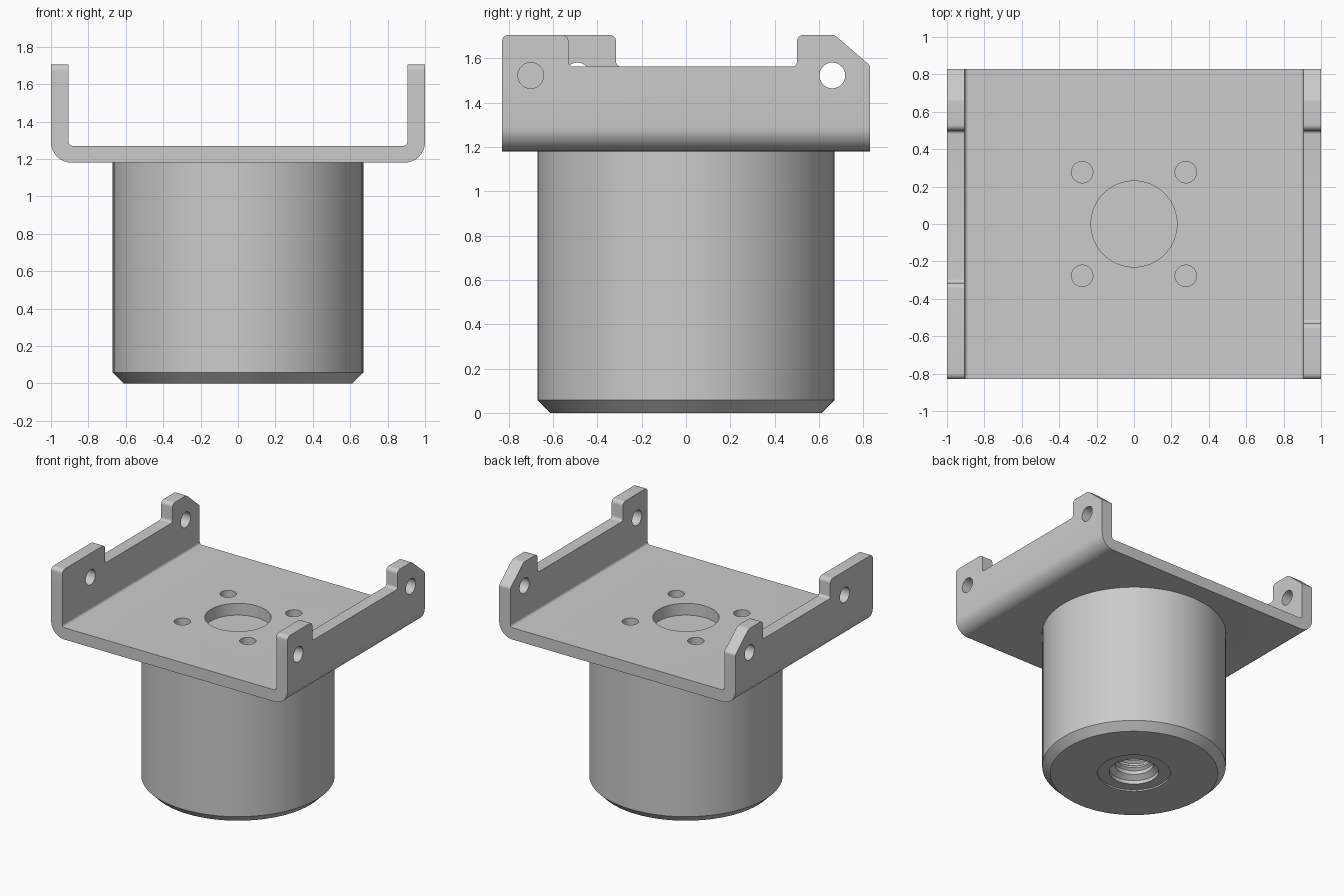
import bpy, bmesh, math
from mathutils import Vector, Matrix

cube = bpy.data.objects.get("Cube")
if cube:
    bpy.data.objects.remove(cube, do_unlink=True)

grey = bpy.data.materials.new("machined grey")
grey.use_nodes = True
grey.diffuse_color = (0.6, 0.6, 0.6, 1)
grey.node_tree.nodes["Principled BSDF"].inputs["Base Color"].default_value = (0.6, 0.6, 0.6, 1)


def make_object(name, bm):
    bmesh.ops.remove_doubles(bm, verts=bm.verts, dist=1e-5)
    bmesh.ops.recalc_face_normals(bm, faces=bm.faces)
    mesh = bpy.data.meshes.new(name)
    bm.to_mesh(mesh)
    bm.free()
    mesh.materials.append(grey)
    obj = bpy.data.objects.new(name, mesh)
    bpy.context.collection.objects.link(obj)
    return obj


def select_only(obj):
    bpy.ops.object.select_all(action='DESELECT')
    obj.select_set(True)
    bpy.context.view_layer.objects.active = obj


def rounded(corners, steps=8):
    """Outline from (a, b) or (a, b, radius) corners."""
    out = []
    for i, c in enumerate(corners):
        p = Vector(c[:2])
        if len(c) == 2:
            out.append(p)
            continue
        u = (Vector(corners[i - 1][:2]) - p).normalized()
        v = (Vector(corners[(i + 1) % len(corners)][:2]) - p).normalized()
        half, r = u.angle(v) / 2, c[2]
        centre = p + (u + v).normalized() * r / math.sin(half)
        start = (p + u * r / math.tan(half) - centre).normalized()
        end = (p + v * r / math.tan(half) - centre).normalized()
        out += [centre + start.slerp(end, k / steps).normalized() * r for k in range(steps + 1)]
    return out


def prism(name, outline, place, depth):
    bm = bmesh.new()
    face = bm.faces.new([bm.verts.new(place(*p)) for p in outline])
    ext = bmesh.ops.extrude_face_region(bm, geom=[face])
    verts = [g for g in ext["geom"] if isinstance(g, bmesh.types.BMVert)]
    bmesh.ops.translate(bm, verts=verts, vec=depth)
    return make_object(name, bm)


def drill(name, centre, radius, axis, length, sides=48):
    bm = bmesh.new()
    turn = Matrix.Rotation(math.pi / 2, 4, 'Y') if axis == 'X' else Matrix()
    bmesh.ops.create_cone(bm, cap_ends=True, segments=sides, radius1=radius, radius2=radius,
                          depth=length, matrix=Matrix.Translation(centre) @ turn)
    return make_object(name, bm)


def cut(target, cutter):
    cutter.hide_render = True
    mod = target.modifiers.new("cut", 'BOOLEAN')
    mod.operation, mod.solver, mod.object = 'DIFFERENCE', 'EXACT', cutter
    select_only(target)
    bpy.ops.object.modifier_apply(modifier=mod.name)
    bpy.data.objects.remove(cutter, do_unlink=True)


# Bent sheet bracket: U section along y
IN, LOW, FLOOR, DEEP, HIGH = 0.905, 1.18, 1.27, 0.83, 1.8
section = rounded([(-1, HIGH), (-1, LOW, 0.11), (1, LOW, 0.11), (1, HIGH),
                   (IN, HIGH), (IN, FLOOR, 0.02), (-IN, FLOOR, 0.02), (-IN, HIGH)])
bracket = prism("bracket", section, lambda x, z: (x, -DEEP, z), (0, 2 * DEEP, 0))

# Trim each side wall to its two ears; drill the ear holes
TOP, NOTCH = 1.705, 1.562
for side, front_edge, front_hole in ((1, -0.53, -0.70), (-1, -0.315, -0.49)):
    waste = rounded([(-1, 2), (-1, 1.5), (-DEEP, 1.5), (-DEEP, TOP, 0.03),
                     (front_edge, TOP, 0.03), (front_edge, NOTCH, 0.02),
                     (0.5, NOTCH, 0.02), (0.5, TOP, 0.03), (0.67, TOP, 0.04),
                     (DEEP, 1.567, 0.02), (DEEP, 1.5), (1, 1.5), (1, 2)])
    cut(bracket, prism("wall_cutter", waste, lambda y, z: (side * 0.8, y, z), (side * 0.4, 0, 0)))
    for y in (front_hole, 0.66):
        cut(bracket, drill("ear_drill", (side * 0.95, y, 1.522), 0.058, 'X', 0.4))

# Centre bore and four screw holes in the floor
cut(bracket, drill("bore_drill", (0, 0, 1.22), 0.23, 'Z', 0.3, 64))
for sx in (-1, 1):
    for sy in (-1, 1):
        cut(bracket, drill("screw_drill", (sx * 0.277, sy * 0.277, 1.22), 0.057, 'Z', 0.3))

# Round body with chamfered foot and stepped socket underneath
profile = [(0, LOW), (0.67, LOW), (0.67, 0.058), (0.612, 0), (0.265, 0), (0.265, 0.012),
           (0.18, 0.012), (0.18, 0.04), (0.14, 0.07)]
for k in range(3):
    z = 0.1 + 0.06 * k
    profile += [(0.14, z), (0.12, z + 0.015), (0.12, z + 0.03), (0.14, z + 0.045)]
profile += [(0.14, 0.3), (0, 0.3)]
bm = bmesh.new()
ring = [bm.verts.new((r, 0, z)) for r, z in profile]
edges = [bm.edges.new(pair) for pair in zip(ring, ring[1:])]
bmesh.ops.spin(bm, geom=ring + edges, cent=(0, 0, 0), axis=(0, 0, 1),
               angle=2 * math.pi, steps=80, use_merge=True)
body = make_object("round_body", bm)

for obj in (bracket, body):
    select_only(obj)
    bpy.ops.object.shade_smooth_by_angle(angle=math.radians(30))
